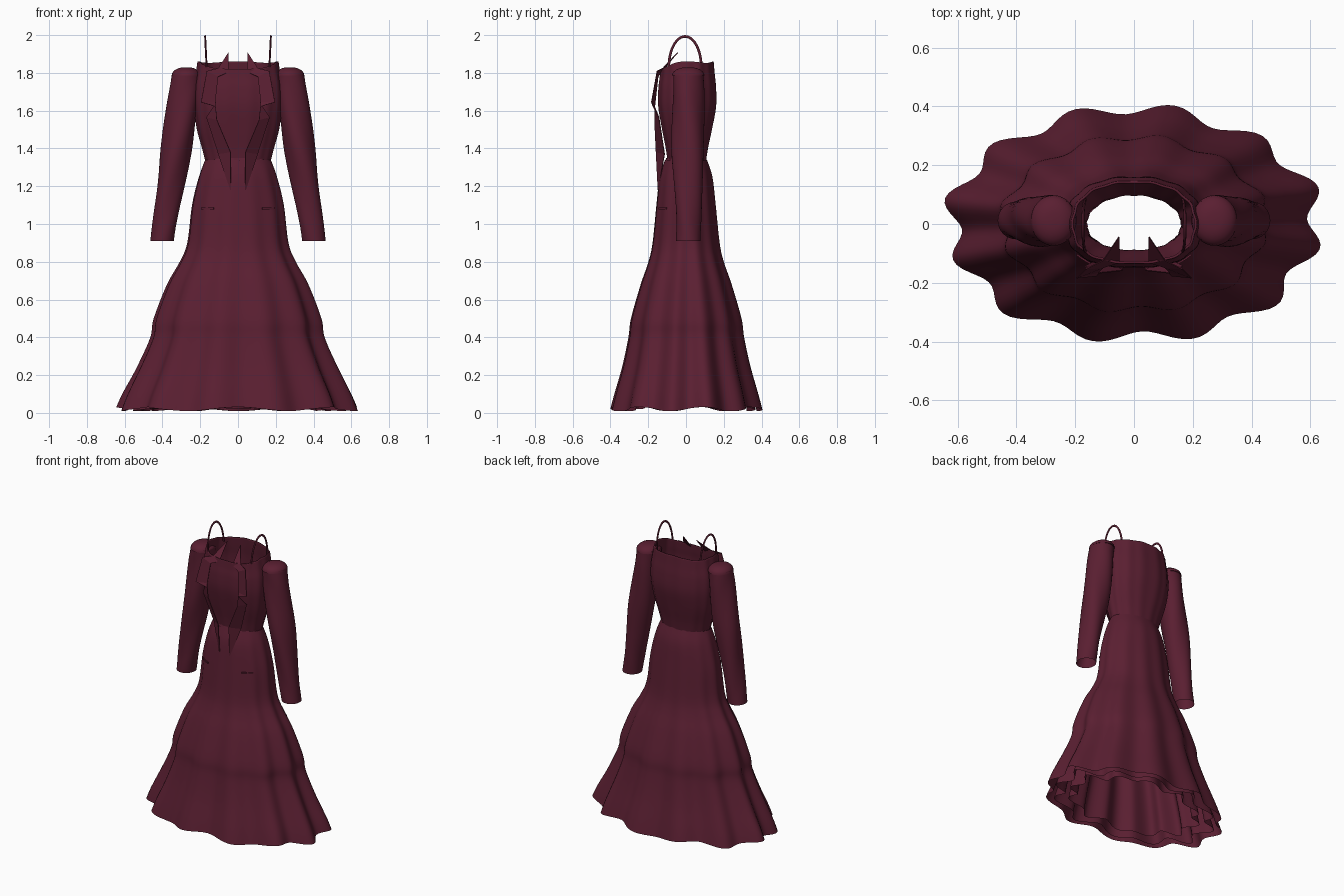
import bpy
import bmesh
from math import sin, cos, pi, radians, copysign

if "Cube" in bpy.data.objects:
    bpy.data.objects.remove(bpy.data.objects["Cube"])

burgundy = bpy.data.materials.new("burgundy_cloth")
burgundy.use_nodes = True
COLOUR = (0.102, 0.0135, 0.031, 1)
burgundy.diffuse_color = COLOUR
burgundy.node_tree.nodes["Principled BSDF"].inputs["Base Color"].default_value = COLOUR


def make(name, verts, faces, smooth=True, thickness=0):
    mesh = bpy.data.meshes.new(name)
    mesh.from_pydata(verts, [], faces)
    bm = bmesh.new()
    bm.from_mesh(mesh)
    bmesh.ops.recalc_face_normals(bm, faces=bm.faces)
    bm.to_mesh(mesh)
    bm.free()
    mesh.materials.append(burgundy)
    obj = bpy.data.objects.new(name, mesh)
    bpy.context.collection.objects.link(obj)
    if smooth:
        bpy.ops.object.select_all(action="DESELECT")
        obj.select_set(True)
        bpy.context.view_layer.objects.active = obj
        bpy.ops.object.shade_smooth_by_angle(angle=radians(45))
    if thickness:
        mod = obj.modifiers.new("cloth", "SOLIDIFY")
        mod.thickness = thickness
        mod.offset = -1
    return obj


def smooth_rows(rows, steps=5):
    """Catmull-Rom interpolation of a list of tuples."""
    out = []
    for i in range(len(rows) - 1):
        a, b = rows[max(i - 1, 0)], rows[i]
        c, d = rows[i + 1], rows[min(i + 2, len(rows) - 1)]
        for s in range(steps):
            t = s / steps
            out.append(tuple(
                q + 0.5 * t * (r - p + t * (2*p - 5*q + 4*r - w + t * (3*(q - r) + w - p)))
                for p, q, r, w in zip(a, b, c, d)))
    return out + [rows[-1]]


def loft(name, rows, point, sides, caps=False, thickness=0):
    """Skin rings made by point(row, angle)."""
    verts = [point(r, 2 * pi * k / sides) for r in rows for k in range(sides)]
    faces = [(i * sides + k, i * sides + (k + 1) % sides,
              (i + 1) * sides + (k + 1) % sides, (i + 1) * sides + k)
             for i in range(len(rows) - 1) for k in range(sides)]
    if caps:
        faces.append(tuple(range(sides)))
        faces.append(tuple(range(len(verts) - sides, len(verts))))
    return make(name, verts, faces, thickness=thickness)


# Gathered skirt: height, half width, half depth, fold strength
skirt_rows = smooth_rows([
    (1.34, .174, .111, 0), (1.25, .207, .14, .01), (1.1, .243, .157, .015),
    (.9, .267, .177, .02), (.8, .305, .198, .025), (.68, .37, .238, .03),
    (.5, .437, .288, .035), (.4, .452, .3, .04), (.25, .515, .33, .045),
    (.1, .588, .37, .05), (.02, .62, .39, .052)])


def skirt_point(row, a):
    z, w, d, fold = row
    wave = cos(12 * a - radians(216)) + .2 * sin(5 * a)
    drop = .012 * sin(7 * a) * max(0, 1 - z / .2)
    return (w * (1 + fold * wave) * cos(a), d * (1 + fold * wave) * sin(a), z + drop)


loft("skirt", skirt_rows, skirt_point, 144)

# Underskirt, leaving the skirt at the thigh and hanging inside it
under_rows = [(z, w * (.88 + .15 * z), d * (.88 + .15 * z), f * (1.6 - .8 * z))
              for z, w, d, f in skirt_rows if z < .7]
loft("underskirt", under_rows, skirt_point, 144)

# Narrow pleated slip, hung from the waist
slip_rows = [(z + .01, w * (.72 + .16 * z), d * (.72 + .16 * z), .03 + f)
             for z, w, d, f in skirt_rows]
loft("slip", slip_rows, skirt_point, 144)

# Bodice: height, half width, half depth, neckline weight
bodice_rows = smooth_rows([
    (1.32, .168, .105, 0), (1.4, .188, .117, 0), (1.5, .215, .138, 0),
    (1.62, .232, .16, 0), (1.72, .232, .16, .2), (1.8, .22, .152, .7),
    (1.857, .212, .147, 1)])


def bodice_point(row, a):
    z, w, d, dip = row
    front = max(0, -sin(a)) ** 2
    pleat = 1 + .012 * cos(14 * a)
    # oval at the waist, slightly squared at the chest
    power = 1 - .12 * min(1, (z - 1.32) / .2)
    cx, cy = (copysign(abs(v) ** power, v) for v in (cos(a), sin(a)))
    return (w * pleat * cx, d * pleat * cy * (1 - .08 * front),
            z - dip * .04 * front + dip * .004 * cos(4 * a))


loft("bodice", bodice_rows, bodice_point, 96, thickness=.008)

# Sleeve centre line: height, distance from middle, radius
sleeve_rows = smooth_rows([
    (1.8, .272, .077), (1.6, .297, .082), (1.4, .326, .083),
    (1.2, .358, .072), (1.05, .382, .065), (.91, .402, .062)], 8)
cap_rows = [(1.785 + .045 * sin(t * pi / 12), .274, .086 * cos(t * pi / 12) ** .85)
            for t in range(6)]

# Lapel strip: inner edge and outer edge, with the notch between
lapel_pairs = [
    ((.05, -.045, 1.91), (.053, -.047, 1.905)),
    ((.05, -.132, 1.805), (.105, -.125, 1.825)),
    ((.105, -.15, 1.78), (.165, -.155, 1.81)),
    ((.12, -.165, 1.645), (.195, -.185, 1.645)),
    ((.118, -.168, 1.62), (.128, -.178, 1.625)),
    ((.112, -.168, 1.55), (.168, -.145, 1.565)),
    ((.04, -.16, 1.38), (.105, -.115, 1.37)),
    ((.038, -.15, 1.18), (.042, -.148, 1.18))]

for side, label in ((1, "left"), (-1, "right")):

    def sleeve_point(row, a):
        z, x, r = row
        r *= 1 + .05 * sin(3 * a + 9 * z) * min(1, (1.8 - z) * (z - .91) * 12)
        return (side * (x + r * cos(a)), .012 + 1.03 * r * sin(a), z)

    def cap_point(row, a):
        z, x, r = row
        return (side * (x + .9 * r * cos(a)), .012 + r * sin(a), z)

    loft(label + "_sleeve", sleeve_rows, sleeve_point, 32)
    loft(label + "_shoulder_cap", cap_rows, cap_point, 32, caps=True)

    # Shoulder strap loop
    def strap_point(t, a):
        r = .086 + .007 * cos(a)
        return (side * (.166 + .008 * sin(t) + .005 * sin(a)), -.005 + r * cos(t),
                1.83 + (.163 + .007 * cos(a)) * sin(t))

    loft(label + "_strap", [pi * (i / 24) for i in range(25)], strap_point, 8, caps=True)

    # Notched lapel
    verts = [(side * x, y, z) for pair in lapel_pairs for x, y, z in pair]
    faces = [(2*i, 2*i + 1, 2*i + 3, 2*i + 2) for i in range(len(lapel_pairs) - 1)]
    make(label + "_lapel", verts, faces, smooth=False, thickness=.004)

    # Pocket welt, following the hip
    welt = []
    for i in range(7):
        x = .13 + i * .011
        y = -.168 * (1 - (x / .25) ** 2) ** .5 - .002
        welt += [(side * x, y, 1.078), (side * x, y, 1.088)]
    make(label + "_pocket", welt, [(2*i, 2*i + 1, 2*i + 3, 2*i + 2) for i in range(6)],
         smooth=False, thickness=.006)
